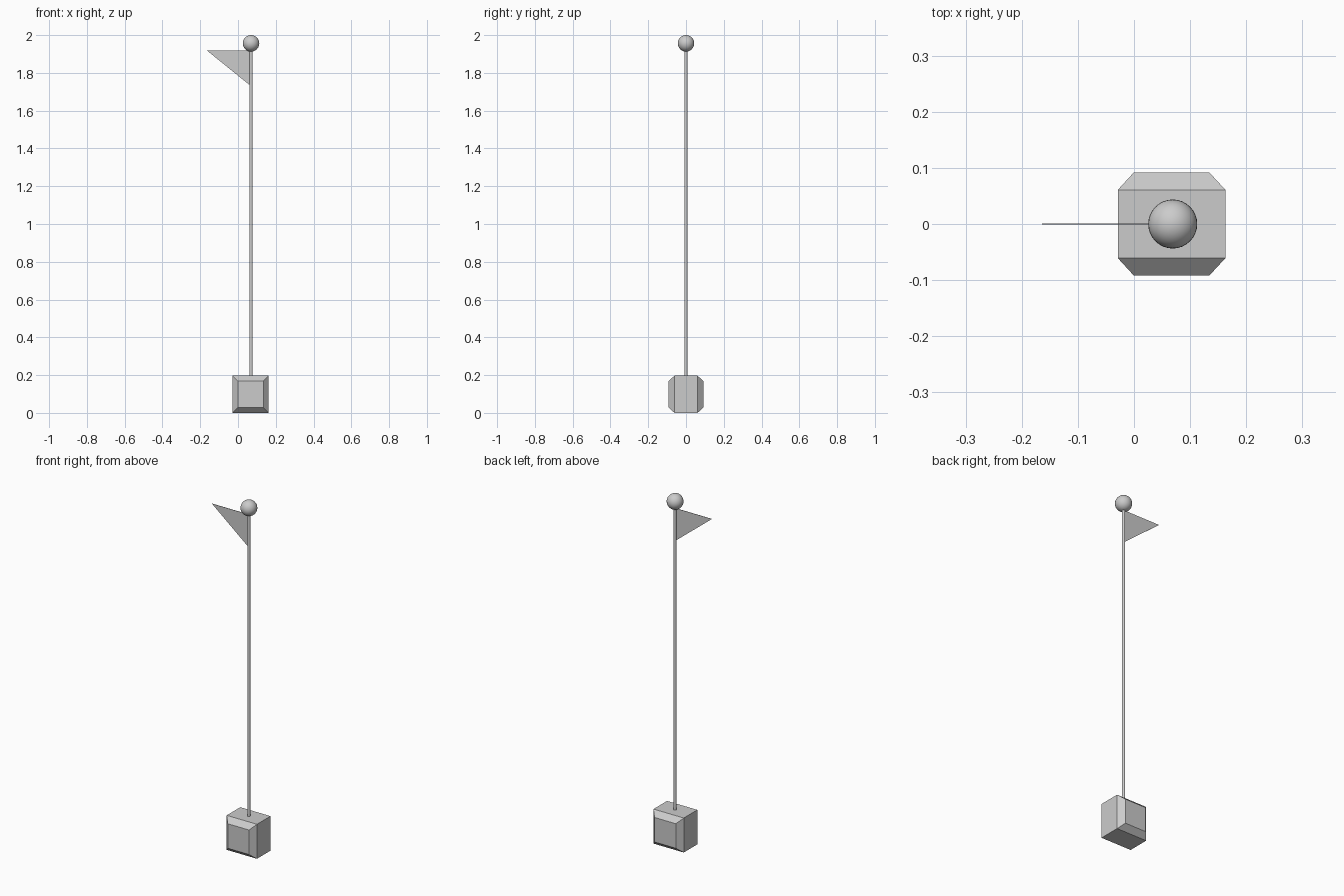
import bpy, bmesh

if "Cube" in bpy.data.objects:
    bpy.data.objects.remove(bpy.data.objects["Cube"])

POLE_X = 0.069


def finish(name, bm, smooth=False):
    bmesh.ops.recalc_face_normals(bm, faces=bm.faces[:])
    mesh = bpy.data.meshes.new(name)
    bm.to_mesh(mesh)
    bm.free()
    for p in mesh.polygons:
        p.use_smooth = smooth and len(p.vertices) <= 4
    obj = bpy.data.objects.new(name, mesh)
    bpy.context.collection.objects.link(obj)
    return obj


# Base: block with a tapered raised panel on front and back
bx, half_w, height, inset = 0.067, 0.0957, 0.197, 0.0285
bm = bmesh.new()
rings = []
for y, d in ((-0.092, inset), (-0.061, 0), (0.061, 0), (0.092, inset)):
    x0, x1, z0, z1 = bx - half_w + d, bx + half_w - d, d, height - d
    rings.append([bm.verts.new((x, y, z)) for x, z in
                  ((x0, z0), (x1, z0), (x1, z1), (x0, z1))])
for a, b in zip(rings, rings[1:]):
    for i in range(4):
        j = (i + 1) % 4
        bm.faces.new((a[i], a[j], b[j], b[i]))
bm.faces.new(rings[0])
bm.faces.new(rings[-1])
finish("base", bm)

# Pole
bm = bmesh.new()
z0, z1 = 0.19, 1.93
bmesh.ops.create_cone(bm, cap_ends=True, segments=16, radius1=0.0085,
                      radius2=0.0085, depth=z1 - z0)
bmesh.ops.translate(bm, verts=bm.verts, vec=(POLE_X, 0, (z0 + z1) / 2))
finish("pole", bm, smooth=True)

# Ball finial
bm = bmesh.new()
bmesh.ops.create_uvsphere(bm, u_segments=32, v_segments=16, radius=0.0437)
bmesh.ops.translate(bm, verts=bm.verts, vec=(POLE_X, 0, 1.9563))
finish("ball_finial", bm, smooth=True)

# Pennant: thin triangle
bm = bmesh.new()
tri = bm.faces.new([bm.verts.new((x, -0.001, z)) for x, z in
                    ((-0.164, 1.918), (POLE_X - 0.003, 1.732), (POLE_X - 0.003, 1.918))])
ext = bmesh.ops.extrude_face_region(bm, geom=[tri], use_keep_orig=True)
moved = [v for v in ext["geom"] if isinstance(v, bmesh.types.BMVert)]
bmesh.ops.translate(bm, verts=moved, vec=(0, 0.002, 0))
finish("pennant", bm)
